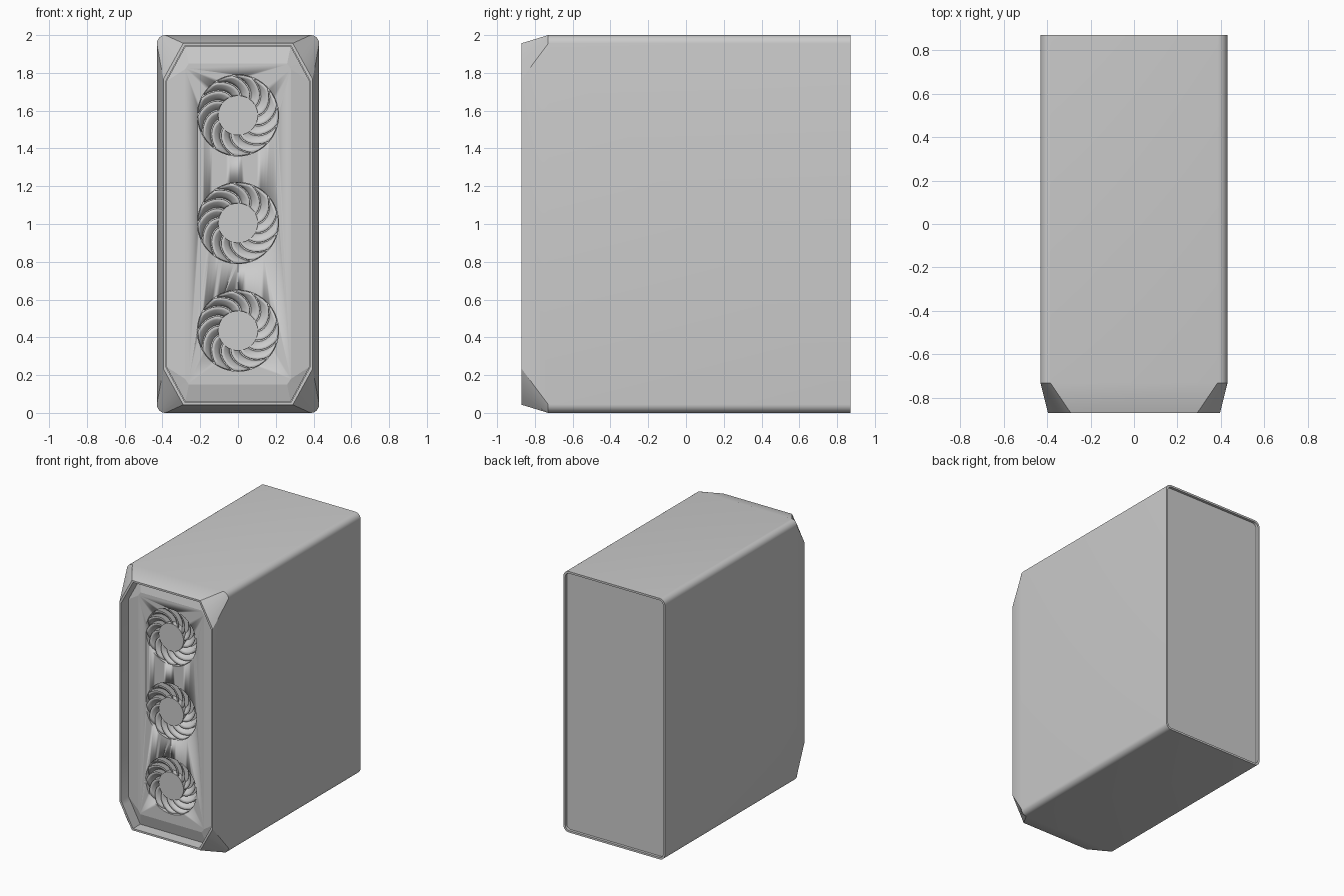
import bpy, bmesh, math
from mathutils import Vector

if "Cube" in bpy.data.objects:
    bpy.data.objects.remove(bpy.data.objects["Cube"])

CORNER_STEPS = 6
FAN_HEIGHTS = (1.575, 1.005, 0.435)
FAN_RADIUS = 0.215
HUB_RADIUS = 0.105
BLADES = 13
PANEL_Y = -0.81


def section(y, half_w, half_h, cut_x, cut_z, rounded=False):
    """Rectangle around z = 1 with straight or rounded corner cuts."""
    pts = []
    for quarter, (sx, sz) in enumerate(((1, 1), (-1, 1), (-1, -1), (1, -1))):
        corner = []
        for i in range(CORNER_STEPS + 1):
            t = i / CORNER_STEPS
            u, v = 1 - t, t
            if rounded:
                u, v = math.cos(t * math.pi / 2), math.sin(t * math.pi / 2)
            corner.append((sx * (half_w - cut_x * (1 - u)), y,
                           1 + sz * (half_h - cut_z * (1 - v))))
        pts += corner if quarter % 2 == 0 else corner[::-1]
    return pts


def finish(name, bm, angle=30):
    bmesh.ops.recalc_face_normals(bm, faces=bm.faces)
    mesh = bpy.data.meshes.new(name)
    bm.to_mesh(mesh)
    bm.free()
    obj = bpy.data.objects.new(name, mesh)
    bpy.context.collection.objects.link(obj)
    bpy.ops.object.select_all(action='DESELECT')
    obj.select_set(True)
    bpy.context.view_layer.objects.active = obj
    bpy.ops.object.shade_smooth_by_angle(angle=math.radians(angle))
    return obj


def loft(name, sections, angle=30):
    """Skin a closed solid through matching sections."""
    bm = bmesh.new()
    rings = [[bm.verts.new(p) for p in s] for s in sections]
    for a, b in zip(rings, rings[1:]):
        n = len(a)
        for i in range(n):
            j = (i + 1) % n
            bm.faces.new((a[i], a[j], b[j], b[i]))
    bm.faces.new(rings[0])
    bm.faces.new(rings[-1])
    return finish(name, bm, angle)


def cylinder(name, radius, y_front, y_back, z):
    bm = bmesh.new()
    bmesh.ops.create_cone(bm, cap_ends=True, segments=64, radius1=radius,
                          radius2=radius, depth=y_back - y_front)
    bmesh.ops.rotate(bm, verts=bm.verts, cent=(0, 0, 0),
                     matrix=Vector((0, 0, 1)).rotation_difference(Vector((0, 1, 0))).to_matrix())
    bmesh.ops.translate(bm, verts=bm.verts, vec=(0, (y_front + y_back) / 2, z))
    return finish(name, bm)


# Case shell: recessed back, straight sides, tapered faceted front with thin rim
loft("case_shell", [
    section(0.85, 0.415, 0.985, 0.035, 0.035, True),
    section(0.87, 0.415, 0.985, 0.035, 0.035, True),
    section(0.87, 0.43, 1.0, 0.045, 0.045, True),
    section(-0.73, 0.43, 1.0, 0.045, 0.045, True),
    section(-0.87, 0.395, 0.957, 0.105, 0.19),
    section(-0.87, 0.381, 0.943, 0.1, 0.185),
    section(-0.77, 0.381, 0.943, 0.1, 0.185),
])

# Front panel with sloping borders
panel = loft("front_panel", [
    section(-0.72, 0.379, 0.941, 0.1, 0.185),
    section(-0.785, 0.379, 0.941, 0.1, 0.185),
    section(PANEL_Y, 0.28, 0.85, 0.02, 0.03),
], 10)

# Round fan wells cut into the panel
for z in FAN_HEIGHTS:
    cutter = cylinder("fan_well_cutter", FAN_RADIUS, -0.9, -0.75, z)
    cutter.hide_render = True
    bpy.context.view_layer.objects.active = panel
    cut = panel.modifiers.new("fan_well", 'BOOLEAN')
    cut.object = cutter
    cut.solver = 'EXACT'
    bpy.ops.object.modifier_move_to_index(modifier=cut.name, index=0)
    bpy.ops.object.modifier_apply(modifier=cut.name)
    bpy.data.objects.remove(cutter)


def fan_blades(name, z):
    """Swept, pitched blades arranged around the hub."""
    bm = bmesh.new()
    steps, across = 8, 3
    pitch = math.tau / BLADES
    for k in range(BLADES):
        grid = []
        for i in range(steps + 1):
            t = i / steps
            r = HUB_RADIUS - 0.005 + t * (FAN_RADIUS - HUB_RADIUS + 0.003)
            row = []
            for j in range(across + 1):
                w = j / across
                a = k * pitch + 0.75 * t ** 1.5 + w * pitch * 0.95
                y = PANEL_Y + 0.004 + 0.045 * w ** 1.5
                row.append(bm.verts.new((r * math.cos(a), y, z + r * math.sin(a))))
            grid.append(row)
        for i in range(steps):
            for j in range(across):
                bm.faces.new((grid[i][j], grid[i + 1][j],
                              grid[i + 1][j + 1], grid[i][j + 1]))
    obj = finish(name, bm, 40)
    solid = obj.modifiers.new("thickness", 'SOLIDIFY')
    solid.thickness = 0.004
    solid.offset = 0


# Three fans
for label, z in zip(("upper", "middle", "lower"), FAN_HEIGHTS):
    cylinder(label + "_fan_hub", HUB_RADIUS, PANEL_Y, -0.745, z)
    fan_blades(label + "_fan_blades", z)
